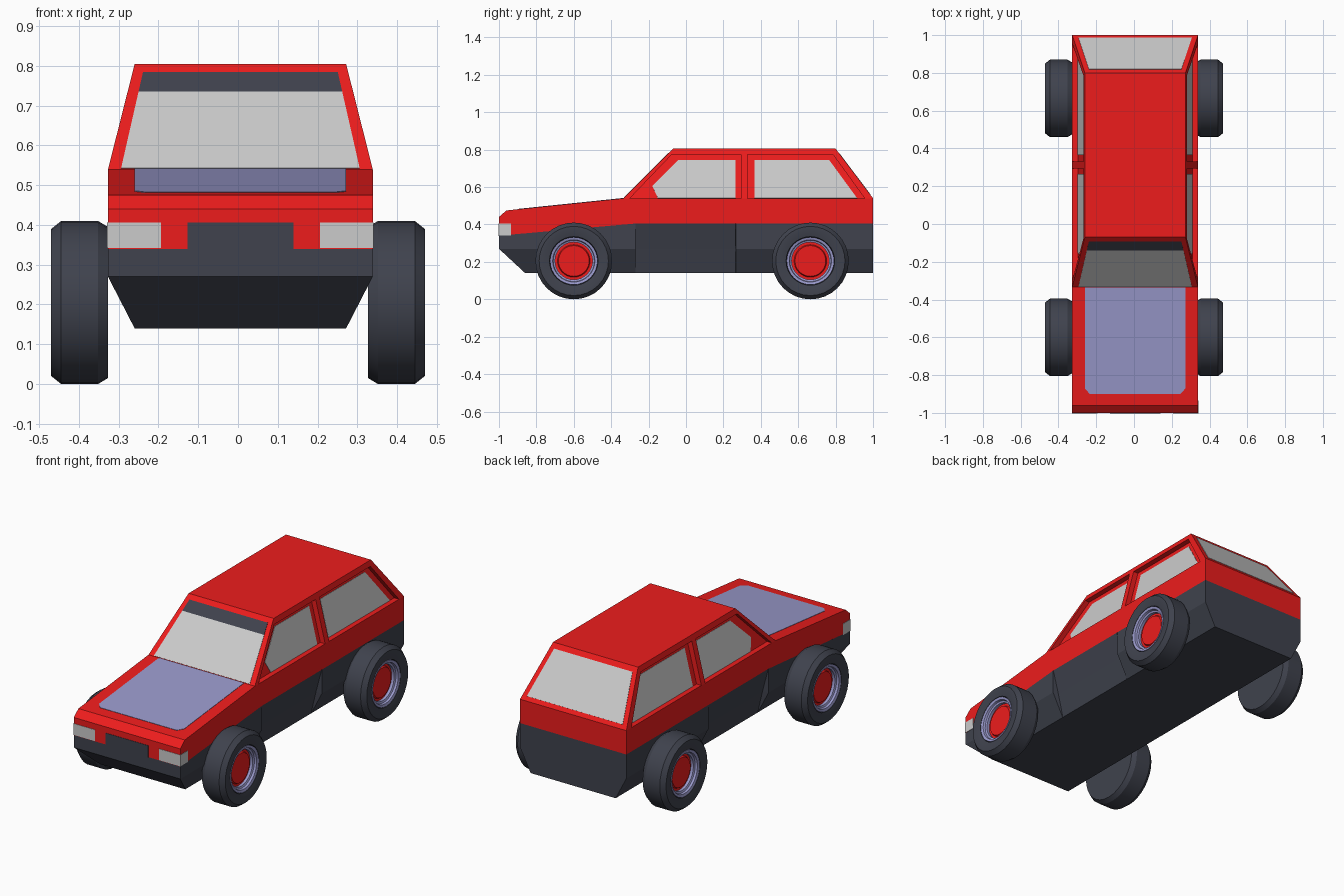
import bpy, bmesh, math
from mathutils import Vector

if "Cube" in bpy.data.objects:
    bpy.data.objects.remove(bpy.data.objects["Cube"])

CX, W, B = 0.006, 0.333, 0.266          # body centre, half width, narrow half width
BELT, ROOF = 0.54, 0.805


def material(name, rgb):
    m = bpy.data.materials.new(name)
    m.diffuse_color = (*rgb, 1)
    m.use_nodes = True
    m.node_tree.nodes["Principled BSDF"].inputs["Base Color"].default_value = m.diffuse_color
    return m


RED = material("red_paint", (0.85, 0.012, 0.012))
DARK = material("dark_plastic", (0.05, 0.055, 0.075))
LAVENDER = material("lavender", (0.32, 0.32, 0.6))


def finish(name, bm, mat=None, smooth=False):
    bmesh.ops.remove_doubles(bm, verts=bm.verts, dist=1e-5)
    bmesh.ops.recalc_face_normals(bm, faces=bm.faces)
    me = bpy.data.meshes.new(name)
    bm.to_mesh(me)
    bm.free()
    ob = bpy.data.objects.new(name, me)
    bpy.context.collection.objects.link(ob)
    if mat:
        me.materials.append(mat)
    if smooth:
        bpy.ops.object.select_all(action='DESELECT')
        ob.select_set(True)
        bpy.context.view_layer.objects.active = ob
        bpy.ops.object.shade_smooth_by_angle(angle=math.radians(30))
    return ob


def prism(name, a, b, mat=None):
    """Solid between two matching polygons."""
    bm = bmesh.new()
    va, vb = [bm.verts.new(p) for p in a], [bm.verts.new(p) for p in b]
    bm.faces.new(va)
    bm.faces.new(vb)
    n = len(va)
    for i in range(n):
        j = (i + 1) % n
        bm.faces.new((va[i], va[j], vb[j], vb[i]))
    return finish(name, bm, mat)


def panel(name, pts, mat=None, t=0.002):
    """Thin plate laid on a flat surface."""
    pts = [Vector(p) for p in pts]
    n = (pts[1] - pts[0]).cross(pts[2] - pts[0]).normalized() * t
    return prism(name, [p + n for p in pts], [p - n for p in pts], mat)


def box(name, x0, x1, y0, y1, z0, z1, mat=None):
    q = [(x0, y0), (x1, y0), (x1, y1), (x0, y1)]
    return prism(name, [(*p, z0) for p in q], [(*p, z1) for p in q], mat)


def loft(name, stations, mat):
    """Each station is a half section (x, y, z) from top to bottom, mirrored."""
    bm = bmesh.new()
    k = len(stations[0])
    rings = [[bm.verts.new((CX + s * x, y, z)) for s, h in ((1, st), (-1, st[::-1]))
              for x, y, z in h] for st in stations]
    for r, q in zip(rings, rings[1:]):
        for i in range(2 * k):
            j = (i + 1) % (2 * k)
            bm.faces.new((r[i], r[j], q[j], q[i]))
    for r in (rings[0], rings[-1]):
        for i in range(k - 1):
            bm.faces.new((r[i], r[i + 1], r[2 * k - 2 - i], r[2 * k - 1 - i]))
    return finish(name, bm, mat)


# Dark lower body: kinked flanks at the wheels, straight sloped flanks at the doors
def lower(y, top, door=False):
    return [(W, y, top), (0.297 if door else W, y, 0.27), (B, y, 0.14)]


loft("lower_body", [
    [(W, -1, 0.34), (W, -1, 0.27), (B, -0.86, 0.14)],
    lower(-0.271, 0.405), lower(-0.269, 0.405, True),
    lower(0.264, 0.405, True), lower(0.266, 0.405), lower(1, 0.405)], DARK)

# Red upper body with sloping bonnet
loft("upper_body", [[(W, y, t), (W, y, b)] for y, t, b in (
    (-1, 0.44, 0.34), (-0.96, 0.475, 0.3436), (-0.333, BELT, 0.3994),
    (-0.27, BELT, 0.405), (1, BELT, 0.405))], RED)


def rise(z):
    return (z - BELT) / (ROOF - BELT)


def side(s, y, z, depth=0):             # point on the sloped cabin side
    return (CX + s * (W + (B - W) * rise(z) - depth), y, z)


def screen(x, z):                       # point on the windscreen plane
    return (CX + x, -0.333 + 0.263 * rise(z), z)


def tail(x, z):                         # point on the rear window plane
    return (CX + x, 1 - 0.2 * rise(z), z)


# Cabin with recessed side windows
cabin = prism("cabin",
              [(CX - W, -0.333, BELT), (CX + W, -0.333, BELT), (CX + W, 1, BELT), (CX - W, 1, BELT)],
              [(CX - B, -0.07, ROOF), (CX + B, -0.07, ROOF), (CX + B, 0.8, ROOF), (CX - B, 0.8, ROOF)], RED)
openings = {
    "front": ([(-0.3, 0.5), (-0.3, 0.54), (-0.075, 0.775), (0.295, 0.775), (0.295, 0.5)],
              [(-0.15, 0.54), (-0.18, 0.605), (-0.04, 0.745), (0.265, 0.745), (0.265, 0.54)]),
    "rear": ([(0.33, 0.5), (0.33, 0.775), (0.785, 0.775), (0.955, 0.54), (0.955, 0.5)],
             [(0.365, 0.54), (0.365, 0.745), (0.765, 0.745), (0.915, 0.54)])}
for s, label in ((1, "right"), (-1, "left")):
    for key, (hole, glass) in openings.items():
        cut = prism(f"{key}_{label}_cutter", [side(s, y, z, 0.03) for y, z in hole],
                    [side(s, y, z, -0.06) for y, z in hole])
        cut.hide_render = True
        cut.hide_set(True)
        mod = cabin.modifiers.new("window", 'BOOLEAN')
        mod.operation, mod.solver, mod.object = 'DIFFERENCE', 'EXACT', cut
        panel(f"{key}_{label}_window", [side(s, y, z, 0.03) for y, z in glass])
    # Headlights wrapping the front corners
    xs = sorted((CX + s * 0.2, CX + s * (W + 0.002)))
    box(f"{label}_headlight", *xs, -1.002, -0.935, 0.342, 0.406)

# Windscreen, sun strip, rear window, bonnet panel, grille
panel("windscreen", [screen(*p) for p in ((-0.3, 0.542), (0.3, 0.542), (0.256, 0.735), (-0.256, 0.735))])
panel("sun_strip", [screen(*p) for p in ((-0.256, 0.735), (0.256, 0.735), (0.245, 0.783), (-0.245, 0.783))], DARK)
panel("rear_window", [tail(*p) for p in ((-0.3, 0.56), (0.3, 0.56), (0.245, 0.78), (-0.245, 0.78))])
bonnet = [(B, -0.335), (B, -0.87), (0.24, -0.9), (-0.24, -0.9), (-B, -0.87), (-B, -0.335)]
panel("bonnet_panel", [(CX + x, y, BELT + (y + 0.333) * 0.065 / 0.627) for x, y in bonnet], LAVENDER)
box("grille", CX - 0.133, CX + 0.133, -1.002, -0.97, 0.338, 0.406, DARK)


def lathe(name, profile, s, y, z, mat, n=32):
    """Revolve (x, radius) points around a sideways axle."""
    bm = bmesh.new()
    rings = [[bm.verts.new((s * x, y + r * math.cos(2 * math.pi * i / n),
                            z + r * math.sin(2 * math.pi * i / n))) for i in range(n)]
             for x, r in profile]
    for a, b in zip(rings, rings[1:]):
        for i in range(n):
            j = (i + 1) % n
            bm.faces.new((a[i], a[j], b[j], b[i]))
    return finish(name, bm, mat, True)


# Wheels
TYRE = [(0.327, 0), (0.327, 0.19), (0.352, 0.205), (0.445, 0.205), (0.47, 0.185),
        (0.47, 0.165), (0.462, 0.13), (0.42, 0.125), (0.42, 0)]
RIM = [(0.415, 0.127), (0.462, 0.127), (0.458, 0.113), (0.446, 0.11), (0.442, 0.1), (0.415, 0.1), (0.415, 0.127)]
HUB = [(0.415, 0), (0.415, 0.1), (0.426, 0.1), (0.426, 0.087), (0.436, 0.082), (0.436, 0)]
for s, label in ((1, "right"), (-1, "left")):
    for key, y in (("front", -0.6), ("rear", 0.665)):
        for part, prof, mat in (("tyre", TYRE, DARK), ("rim", RIM, LAVENDER), ("hub", HUB, RED)):
            lathe(f"{key}_{label}_{part}", prof, s, y, 0.205, mat)
